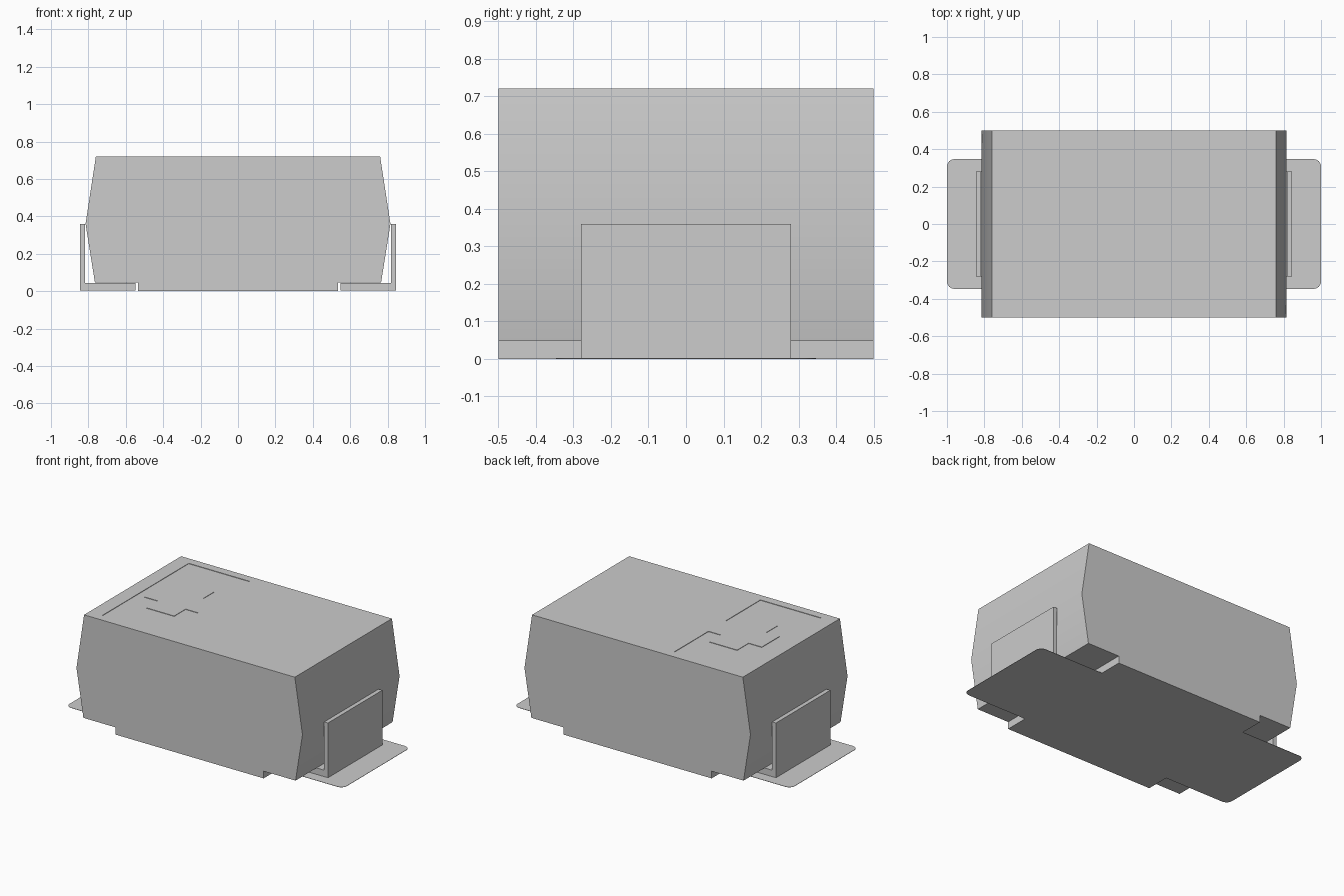
import bpy, bmesh
from mathutils import Vector

old = bpy.data.objects.get("Cube")
if old:
    bpy.data.objects.remove(old, do_unlink=True)

GREY = (0.604, 0.604, 0.604, 1)
grey = bpy.data.materials.new("light grey")
grey.use_nodes = True
grey.diffuse_color = GREY
grey.node_tree.nodes["Principled BSDF"].inputs["Base Color"].default_value = GREY


def extrude(name, points, direction):
    """Solid made by sweeping a flat outline of 3D points along a direction."""
    bm = bmesh.new()
    face = bm.faces.new([bm.verts.new(p) for p in points])
    swept = bmesh.ops.extrude_face_region(bm, geom=[face])["geom"]
    bmesh.ops.translate(bm, vec=Vector(direction),
                        verts=[v for v in swept if isinstance(v, bmesh.types.BMVert)])
    bmesh.ops.recalc_face_normals(bm, faces=bm.faces)
    mesh = bpy.data.meshes.new(name)
    bm.to_mesh(mesh)
    bm.free()
    mesh.materials.append(grey)
    obj = bpy.data.objects.new(name, mesh)
    bpy.context.collection.objects.link(obj)
    return obj


def smooth(obj):
    bpy.ops.object.select_all(action='DESELECT')
    obj.select_set(True)
    bpy.context.view_layer.objects.active = obj
    bpy.ops.object.shade_smooth_by_angle()


# Moulded body: bulging waist and a raised underside at both ends
HEIGHT = 0.72
half = [(0.535, 0), (0.535, 0.047), (0.765, 0.047), (0.815, 0.36), (0.76, HEIGHT)]
outline = half + [(-x, z) for x, z in reversed(half)]
body = extrude("body", [(x, -0.5, z) for x, z in outline], (0, 1, 0))

# Shallow polarity mark sunk into the top
DEPTH = 0.003
edge = [(-0.667, 0.445), (-0.225, 0.445), (-0.225, 0.09), (-0.315, 0.09),
        (-0.315, 0.208), (-0.515, 0.208), (-0.515, 0.09), (-0.61, 0.09)]
mark = edge + [(x, -y) for x, y in reversed(edge)]
cutter = extrude("mark_cutter", [(x, y, HEIGHT - DEPTH) for x, y in mark], (0, 0, 0.1))
cutter.hide_render = True
cutter.hide_viewport = True
cut = body.modifiers.new("mark", 'BOOLEAN')
cut.operation = 'DIFFERENCE'
cut.solver = 'EXACT'
cut.object = cutter
bpy.context.view_layer.update()
cut_mesh = bpy.data.meshes.new_from_object(
    body.evaluated_get(bpy.context.evaluated_depsgraph_get()))
body.modifiers.clear()
body.data = cut_mesh
bpy.data.objects.remove(cutter, do_unlink=True)
smooth(body)

# Bent terminals and flat mounting pads at both ends
strip = [(0.547, 0.003), (0.845, 0.003), (0.845, 0.36),
         (0.818, 0.36), (0.818, 0.045), (0.547, 0.045)]
for side, s in (("left", 1), ("right", -1)):
    extrude(side + "_terminal", [(s * x, -0.28, z) for x, z in strip], (0, 0.56, 0))

    corners = [(0.535, -0.347), (1, -0.347), (1, 0.347), (0.535, 0.347)]
    pad = extrude(side + "_pad", [(s * x, y, 0) for x, y in corners], (0, 0, 0.002))
    bm = bmesh.new()
    bm.from_mesh(pad.data)
    outer = [e for e in bm.edges
             if all(abs(v.co.x) > 0.99 for v in e.verts)
             and abs(e.verts[0].co.z - e.verts[1].co.z) > 0.001]
    bmesh.ops.bevel(bm, geom=outer, offset=0.04, segments=6, profile=0.5,
                    affect='EDGES')
    bm.to_mesh(pad.data)
    bm.free()
    smooth(pad)
